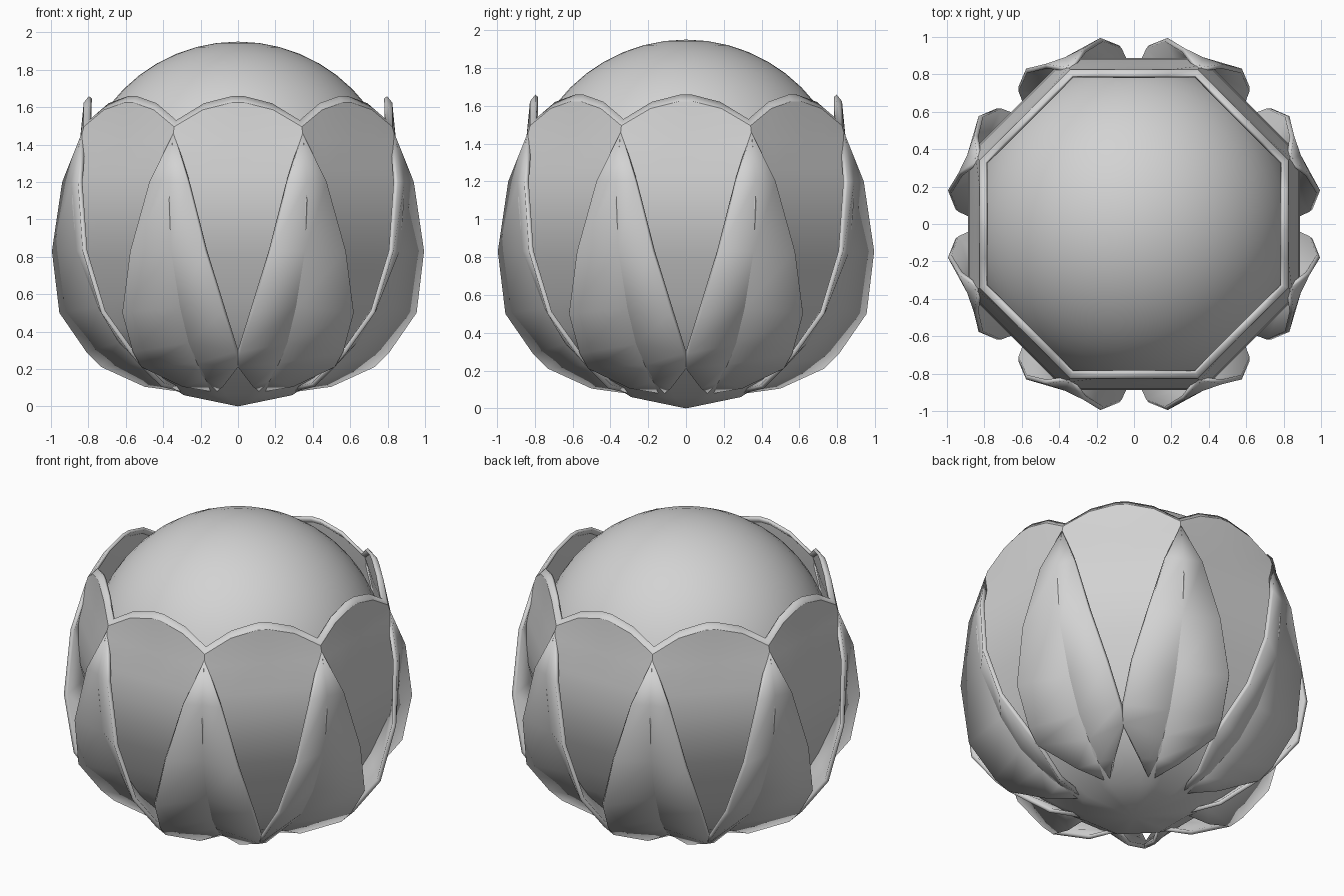
import bpy, bmesh, math
from mathutils import Matrix, Vector

cube = bpy.data.objects.get("Cube")
if cube:
    bpy.data.objects.remove(cube, do_unlink=True)

SIDES = 8
HALF = math.pi / SIDES

grey = bpy.data.materials.new("plain grey")
grey.use_nodes = True
grey.diffuse_color = (0.65, 0.65, 0.65, 1)
grey.node_tree.nodes["Principled BSDF"].inputs["Base Color"].default_value = (0.65, 0.65, 0.65, 1)


def finish(obj, angle=32):
    bpy.ops.object.select_all(action='DESELECT')
    bpy.context.view_layer.objects.active = obj
    obj.select_set(True)
    bpy.ops.object.shade_smooth_by_angle(angle=math.radians(angle))


def make_object(name, bm, thickness):
    mesh = bpy.data.meshes.new(name)
    bm.to_mesh(mesh)
    bm.free()
    mesh.materials.append(grey)
    obj = bpy.data.objects.new(name, mesh)
    bpy.context.collection.objects.link(obj)
    solid = obj.modifiers.new("thickness", 'SOLIDIFY')
    solid.thickness = thickness
    solid.offset = -1
    finish(obj)
    return obj


def grid_faces(bm, rows, flip=False):
    for low, high in zip(rows, rows[1:]):
        for i in range(len(low) - 1):
            quad = [low[i], low[i + 1], high[i + 1], high[i]]
            bm.faces.new(quad[::-1] if flip else quad)


# Inner ball
bpy.ops.mesh.primitive_uv_sphere_add(segments=48, ring_count=24, radius=0.865,
                                     location=(0, 0, 1.085))
ball = bpy.context.object
ball.name = "inner_ball"
ball.data.materials.append(grey)
finish(ball)

# Eight-sided cup with a scalloped, bevelled rim: (apothem, height)
profile = [(0, 0), (.29, .06), (.46, .17), (.58, .28), (.68, .42), (.75, .58),
           (.83, .78), (.875, .95), (.888, 1.1), (.88, 1.25), (.845, 1.42)]
columns = [-1, -.55, -.1, .1, .55, 1]
bm = bmesh.new()
for side in range(SIDES):
    turn = Matrix.Rotation(2 * HALF * side, 3, 'Z')
    rows = []
    for apothem, z in profile:
        rows.append([bm.verts.new(turn @ Vector((apothem, t * apothem * math.tan(HALF), z)))
                     for t in columns])
    for apothem, drop in ((.825, .035), (.797, 0)):
        rows.append([bm.verts.new(turn @ Vector((apothem, t * apothem * math.tan(HALF),
                                                 1.53 + .13 * (1 - t * t) - drop)))
                     for t in columns])
    grid_faces(bm, rows)
bmesh.ops.remove_doubles(bm, verts=bm.verts, dist=0.0005)
make_object("scalloped_cup", bm, 0.02)

# Folded leaves: fold (radius, height), then free edge (sideways, outward, height)
tip, foot = (.905, 1.46), (.31, .075)
leaf_rows = [((.965, 1.2), (.27, .94, 1.2)),
             ((.935, .83), (.18, .995, .83)),
             ((.81, .53), (.08, .955, .5)),
             ((.69, .34), (.015, .81, .29)),
             ((.57, .23), (0, .73, .21)),
             ((.45, .14), (.08, .5, .105))]


def build_leaf(name, angle):
    bm = bmesh.new()
    fold = [bm.verts.new((r, 0, z)) for r, z in [tip] + [row[0] for row in leaf_rows] + [foot]]
    for side in (1, -1):
        edge = []
        for _, (across, out, z) in leaf_rows:
            spread = HALF - math.atan2(across, out)
            r = math.hypot(across, out)
            edge.append(bm.verts.new((r * math.cos(spread), side * r * math.sin(spread), z)))
        pairs = list(zip(fold[1:-1], edge))
        grid_faces(bm, pairs, flip=side > 0)
        top = [fold[0], fold[1], edge[0]]
        end = [fold[-1], edge[-1], fold[-2]]
        for tri in (top, end):
            bm.faces.new(tri if side > 0 else tri[::-1])
    bmesh.ops.rotate(bm, verts=bm.verts, cent=(0, 0, 0), matrix=Matrix.Rotation(angle, 3, 'Z'))
    # Wind every face outward from the middle of the body
    for face in bm.faces:
        face.normal_update()
        if face.normal.dot(face.calc_center_median() - Vector((0, 0, 1))) < 0:
            face.normal_flip()
    make_object(name, bm, 0.025)


for n in range(SIDES):
    build_leaf(f"folded_leaf_{n + 1}", HALF + 2 * HALF * n)
